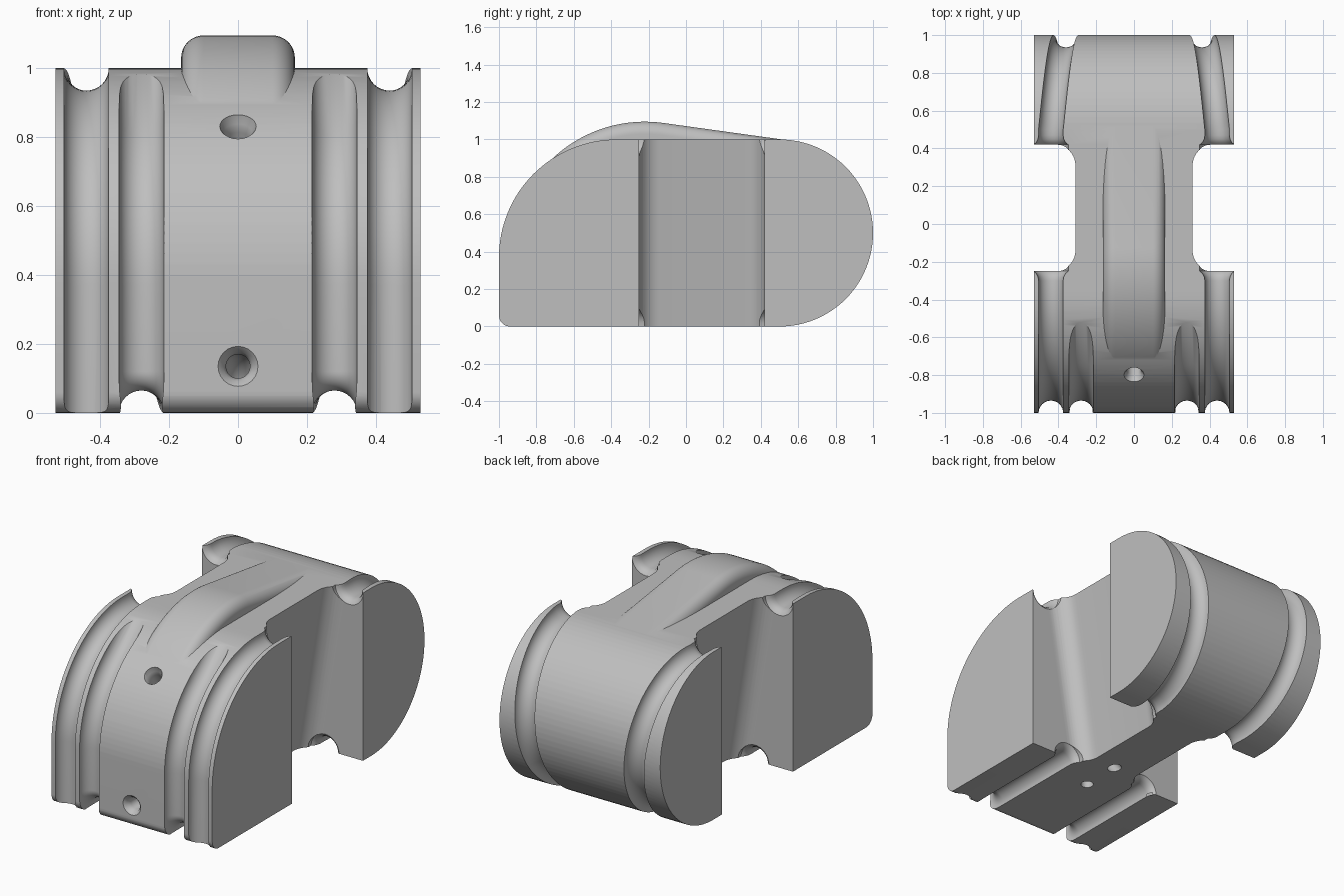
import bpy
from math import sin, cos, pi, radians
from mathutils import Vector

default = bpy.data.objects.get("Cube")
if default:
    bpy.data.objects.remove(default)

grey = bpy.data.materials.new("light_grey")
grey.use_nodes = True
colour = (0.52, 0.52, 0.52, 1)
grey.diffuse_color = colour
grey.node_tree.nodes["Principled BSDF"].inputs["Base Color"].default_value = colour


def arc(cy, cz, r, start, end, steps):
    """Points on an arc, angles in degrees."""
    angles = [radians(start + (end - start) * i / steps) for i in range(steps + 1)]
    return [(cy + r * cos(a), cz + r * sin(a)) for a in angles]


def loft(name, rings):
    """Closed solid skinned over equal rings, capped at both ends."""
    n = len(rings[0])
    faces = [tuple(range(n)), tuple(range(n * (len(rings) - 1), n * len(rings)))[::-1]]
    for k in range(len(rings) - 1):
        for i in range(n):
            j = (i + 1) % n
            faces.append((k * n + j, k * n + i, (k + 1) * n + i, (k + 1) * n + j))
    mesh = bpy.data.meshes.new(name)
    mesh.from_pydata([tuple(p) for ring in rings for p in ring], [], faces)
    mesh.materials.append(grey)
    obj = bpy.data.objects.new(name, mesh)
    bpy.context.collection.objects.link(obj)
    # make the normals face outwards
    bpy.context.view_layer.objects.active = obj
    bpy.ops.object.mode_set(mode='EDIT')
    bpy.ops.mesh.select_all(action='SELECT')
    bpy.ops.mesh.normals_make_consistent(inside=False)
    bpy.ops.object.mode_set(mode='OBJECT')
    return obj


def tube(name, path, sides=32):
    """Round sweep along (x, y, z, radius) points."""
    pts = [Vector(p[:3]) for p in path]
    rings = []
    for i, p in enumerate(pts):
        t = (pts[min(i + 1, len(pts) - 1)] - pts[max(i - 1, 0)]).normalized()
        s = (Vector((1, 0, 0)) - t * t.x).normalized()
        n = t.cross(s)
        rings.append([p + path[i][3] * (s * cos(2 * pi * k / sides) + n * sin(2 * pi * k / sides))
                      for k in range(sides)])
    return loft(name, rings)


def combine(target, tool, operation):
    tool.hide_render = True
    mod = target.modifiers.new(operation, 'BOOLEAN')
    mod.operation, mod.solver, mod.object = operation, 'EXACT', tool
    bpy.context.view_layer.objects.active = target
    bpy.ops.object.modifier_apply(modifier=mod.name)
    bpy.data.objects.remove(tool)


# Main block: domed front, half-round back
outline = (arc(-0.37, 0.37, 0.63, 180, 90, 32) + arc(0.5, 0.5, 0.5, 90, -90, 48)
           + arc(-0.94, 0.06, 0.06, 270, 180, 8))
body = loft("block_body", [[(x, y, z) for y, z in outline] for x in (-0.53, 0.53)])

# Raised rounded ridge along the top
ridge_line = [(y, z, (y + 0.22) / 0.718, (z - 0.377) / 0.718)
              for y, z in arc(-0.22, 0.377, 0.718, 146, 82.5, 28)]
_, _, ny, nz = ridge_line[-1]
ridge_line.append((0.6, 0.988, ny, nz))
half = [(0.165, -0.2)] + arc(0.1, -0.065, 0.065, 0, 90, 10)
section = half + [(-x, d) for x, d in reversed(half)]
ridge = loft("ridge", [[(x, y + d * ny, z + d * nz) for x, d in section]
                       for y, z, ny, nz in ridge_line])
combine(body, ridge, 'UNION')

ROPE, FLARE = 0.065, 0.092
NOTCH_FRONT, NOTCH_BACK, FILLET = -0.25, 0.42, 0.11


def mouth(x, z, wall, into_block, end):
    """Groove run leaving a notch wall into open space, widening at the lip."""
    steps = ((0.05, ROPE), (0.03, 0.068), (0.012, 0.077), (0, FLARE))
    return [(x, wall + into_block * d, z, r) for d, r in steps] + [(x, end, z, FLARE)]


for side in (-1, 1):
    # Side notch with filleted corners, its floor sloping inwards toward the base
    rings = []
    for z in (-0.1, 1.2):
        x = 0.15 + 0.16 * z
        corners = (arc(x + FILLET, NOTCH_FRONT + FILLET, FILLET, 270, 180, 10)
                   + arc(x + FILLET, NOTCH_BACK - FILLET, FILLET, 180, 90, 10))
        ring = [(0.8, NOTCH_FRONT)] + corners + [(0.8, NOTCH_BACK)]
        rings.append([(side * px, py, z) for px, py in ring])
    combine(body, loft("notch_cutter", rings), 'DIFFERENCE')

    # Outer front groove, from base over the dome into the notch
    x = side * 0.44
    front = [(x, -1, -0.15, ROPE)]
    front += [(x, y, z, ROPE) for y, z in arc(-0.37, 0.37, 0.63, 180, 90, 32)]
    front += mouth(x, 1, NOTCH_FRONT, -1, 0)
    combine(body, tube("front_groove_cutter", front), 'DIFFERENCE')

    # Long groove: down the inner front, under the base, slanting up round the back
    x = side * 0.28
    dome = arc(-0.37, 0.37, 0.63, 130, 180, 20)
    a = radians(130)
    rope = [(x, dome[0][0] + 0.5 * sin(a), dome[0][1] - 0.5 * cos(a), ROPE)]
    rope += [(x, y, z, ROPE) for y, z in dome + arc(-0.88, 0.12, 0.12, 180, 270, 12)]
    rope += mouth(x, 0, NOTCH_FRONT, -1, 0)
    rope += mouth(x, 0, NOTCH_BACK, 1, 0.1)[::-1]
    back = arc(0.5, 0.5, 0.5, -90, 90, 48)
    rope += [(side * (0.28 + 0.16 * i / 48), y, z, ROPE) for i, (y, z) in enumerate(back)]
    rope += mouth(side * 0.44, 1, NOTCH_BACK, 1, 0.2)
    combine(body, tube("long_groove_cutter", rope), 'DIFFERENCE')

# Lower bore: in at the front, bending down to the base
BORE = 0.035
lower = [(0, -1.05, 0.135, 0.06), (0, -1, 0.135, 0.058), (0, -0.985, 0.135, 0.043),
         (0, -0.96, 0.135, BORE)]
lower += [(0, y, z, BORE) for y, z in arc(-0.51, 0.035, 0.1, 90, 0, 10)] + [(0, -0.41, -0.1, BORE)]
combine(body, tube("lower_bore_cutter", lower, 24), 'DIFFERENCE')

# Upper bore: straight from the dome to the base
top, base = Vector((0, -0.8, 0.83)), Vector((0, -0.17, 0))
upper = [(*top.lerp(base, t), r) for t, r in
         ((-0.05, 0.058), (0, 0.053), (0.02, 0.041), (0.045, BORE), (1.12, BORE))]
combine(body, tube("upper_bore_cutter", upper, 24), 'DIFFERENCE')

# Smooth curves, crisp edges
bpy.ops.object.select_all(action='DESELECT')
body.select_set(True)
bpy.context.view_layer.objects.active = body
bpy.ops.object.shade_smooth_by_angle(angle=radians(30))
